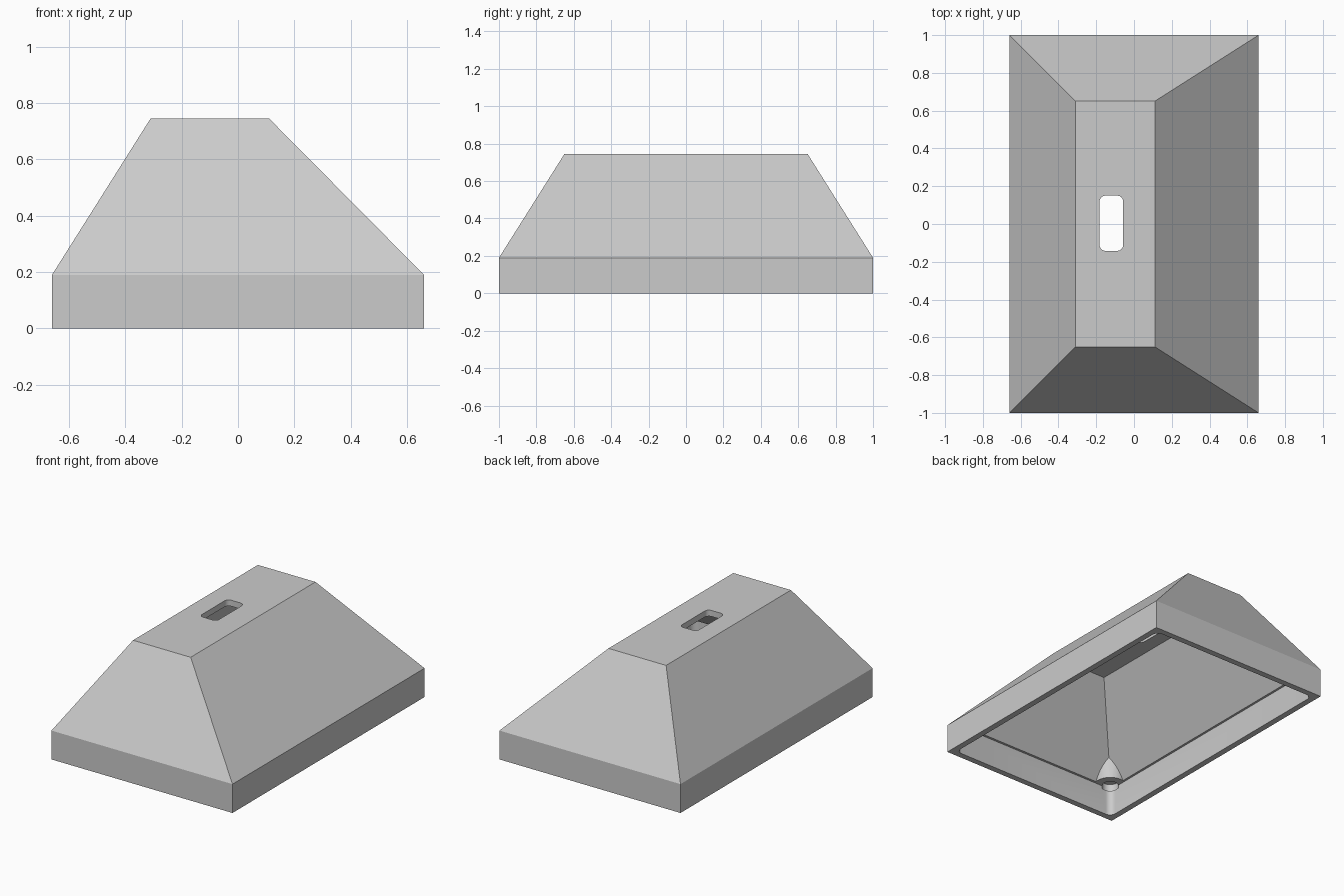
import bpy, bmesh, math

if "Cube" in bpy.data.objects:
    bpy.data.objects.remove(bpy.data.objects["Cube"], do_unlink=True)

grey = bpy.data.materials.new("light grey")
grey.use_nodes = True
COLOUR = (0.6, 0.6, 0.6, 1)
grey.diffuse_color = COLOUR
grey.node_tree.nodes["Principled BSDF"].inputs["Base Color"].default_value = COLOUR


def rect(x0, x1, y, z):
    return [(x0, -y, z), (x1, -y, z), (x1, y, z), (x0, y, z)]


def rounded(cx, cy, hx, hy, r, z, steps=8):
    """Rounded rectangle outline; a circle when hx = hy = r."""
    pts = []
    for q, (sx, sy) in enumerate([(1, 1), (-1, 1), (-1, -1), (1, -1)]):
        for i in range(steps + 1):
            if hx == r and i == steps:
                continue
            a = math.radians(90) * (q + i / steps)
            pts.append((cx + sx * (hx - r) + r * math.cos(a),
                        cy + sy * (hy - r) + r * math.sin(a), z))
    return pts


def loft(name, rings):
    """Closed solid through a stack of matching outlines."""
    bm = bmesh.new()
    loops = [[bm.verts.new(p) for p in ring] for ring in rings]
    n = len(loops[0])
    for a, b in zip(loops, loops[1:]):
        for i in range(n):
            j = (i + 1) % n
            bm.faces.new((a[i], a[j], b[j], b[i]))
    bm.faces.new(loops[0][::-1])
    bm.faces.new(loops[-1])
    bmesh.ops.recalc_face_normals(bm, faces=bm.faces)
    mesh = bpy.data.meshes.new(name)
    bm.to_mesh(mesh)
    bm.free()
    mesh.materials.append(grey)
    obj = bpy.data.objects.new(name, mesh)
    bpy.context.collection.objects.link(obj)
    return obj


def prism(name, z0, z1, *shape):
    return loft(name, [rounded(*shape, z) for z in (z0, z1)])


def cut(target, cutter):
    """Subtract the cutter, then discard it."""
    cutter.hide_render = True
    mod = target.modifiers.new("cut", 'BOOLEAN')
    mod.operation = 'DIFFERENCE'
    mod.solver = 'EXACT'
    mod.object = cutter
    bpy.ops.object.select_all(action='DESELECT')
    bpy.context.view_layer.objects.active = target
    target.select_set(True)
    bpy.ops.object.modifier_apply(modifier=mod.name)
    bpy.data.objects.remove(cutter, do_unlink=True)


RIM = 0.19

# Outer shell: straight skirt below an off-centre tapered roof
hood = loft("hood_shell", [rect(-0.66, 0.66, 1, 0),
                           rect(-0.66, 0.66, 1, RIM),
                           rect(-0.31, 0.11, 0.65, 0.745)])

# Tapered cavity, leaving a round boss standing in one corner
cavity = loft("cavity_cutter", [rect(-0.612, 0.615, 0.951, 0.18),
                                rect(-0.275, 0.075, 0.615, 0.705)])
cut(cavity, prism("boss_cutter", RIM, 0.6, -0.585, -0.925, 0.1, 0.1, 0.1))
cut(hood, cavity)

# Straight pocket with rounded corners inside the skirt
cut(hood, prism("pocket_cutter", -0.1, RIM, 0, 0, 0.62, 0.96, 0.04))

# Blind hole in the corner boss
cut(hood, prism("hole_cutter", 0.17, 0.225, -0.585, -0.925, 0.05, 0.05, 0.05))

# Rounded slot through the top
cut(hood, prism("slot_cutter", 0.6, 0.9, -0.12, 0.004, 0.062, 0.146, 0.03))

bpy.ops.object.select_all(action='DESELECT')
bpy.context.view_layer.objects.active = hood
hood.select_set(True)
bpy.ops.object.shade_smooth_by_angle(angle=math.radians(25))
